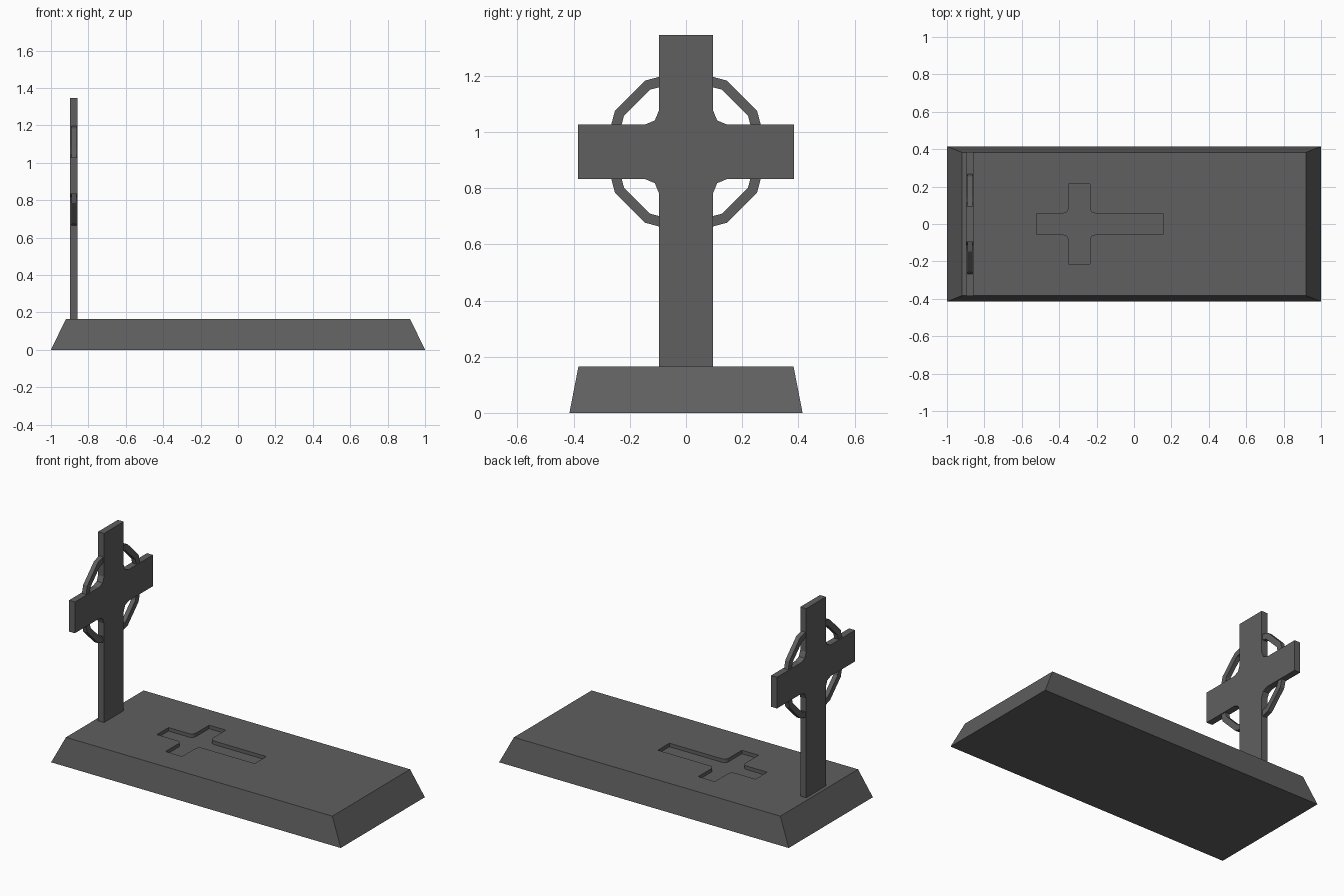
import bpy
import bmesh
from math import sin, cos, pi
from mathutils import Vector

if "Cube" in bpy.data.objects:
    bpy.data.objects.remove(bpy.data.objects["Cube"], do_unlink=True)

stone = bpy.data.materials.new("dark grey stone")
stone.use_nodes = True
grey = (0.115, 0.115, 0.115, 1)
stone.diffuse_color = grey
stone.node_tree.nodes["Principled BSDF"].inputs["Base Color"].default_value = grey


def finish(bm, name):
    bmesh.ops.recalc_face_normals(bm, faces=bm.faces)
    mesh = bpy.data.meshes.new(name)
    bm.to_mesh(mesh)
    bm.free()
    mesh.materials.append(stone)
    obj = bpy.data.objects.new(name, mesh)
    bpy.context.collection.objects.link(obj)
    return obj


def cross_outline(half_shaft, half_arm, low, arm_low, arm_high, high, fillet, steps):
    """Cross outline as (across, along) pairs with rounded inner corners."""
    def corner(z, side):
        cx, cz = half_shaft + fillet, z + side * fillet
        return [(cx - fillet * cos(a), cz - side * fillet * sin(a))
                for a in (i * pi / 2 / steps for i in range(steps + 1))]
    right = [(half_shaft, low)] + corner(arm_low, -1)
    right += [(half_arm, arm_low), (half_arm, arm_high)]
    right += corner(arm_high, 1)[::-1] + [(half_shaft, high)]
    return right + [(-x, z) for x, z in reversed(right)]


def prism(points, depth, name):
    """Extrude a closed flat outline along a vector."""
    bm = bmesh.new()
    face = bm.faces.new([bm.verts.new(p) for p in points])
    ext = bmesh.ops.extrude_face_region(bm, geom=[face])
    moved = [v for v in ext["geom"] if isinstance(v, bmesh.types.BMVert)]
    bmesh.ops.translate(bm, verts=moved, vec=Vector(depth))
    return finish(bm, name)


# Tapered grave slab
slab_top = 0.165
bm = bmesh.new()
bmesh.ops.create_cube(bm, size=2)
for v in bm.verts:
    if v.co.z > 0:
        v.co = (v.co.x * 0.92, v.co.y * 0.383, slab_top)
    else:
        v.co = (v.co.x, v.co.y * 0.415, 0)
slab = finish(bm, "grave_slab")

# Sunken cross in the slab
outline = cross_outline(0.057, 0.215, -0.155, 0.235, 0.35, 0.52, 0.028, 4)
cutter = prism([(-a, w, slab_top - 0.022) for w, a in outline], (0, 0, 0.1), "cross_cutter")
cutter.hide_render = True
cut = slab.modifiers.new("sunken cross", "BOOLEAN")
cut.operation = "DIFFERENCE"
cut.solver = "EXACT"
cut.object = cutter
bpy.context.view_layer.objects.active = slab
bpy.ops.object.modifier_apply(modifier=cut.name)
bpy.data.objects.remove(cutter, do_unlink=True)

# Standing headstone cross
outline = cross_outline(0.097, 0.385, slab_top - 0.01, 0.832, 1.027, 1.345, 0.048, 2)
prism([(-0.898, w, z) for w, z in outline], (0.041, 0, 0), "headstone_cross")

# Twelve-sided ring behind the arms
sides, ring_x, ring_z, half = 12, -0.8775, 0.93, 0.014
bm = bmesh.new()
loops = []
for i in range(sides):
    a = 2 * pi * i / sides
    loops.append([bm.verts.new((ring_x + dx, r * cos(a), ring_z + r * sin(a)))
                  for r, dx in ((0.255, -half), (0.292, -half), (0.292, half), (0.255, half))])
for i in range(sides):
    a, b = loops[i], loops[(i + 1) % sides]
    for j in range(4):
        k = (j + 1) % 4
        bm.faces.new((a[j], a[k], b[k], b[j]))
finish(bm, "cross_ring")
